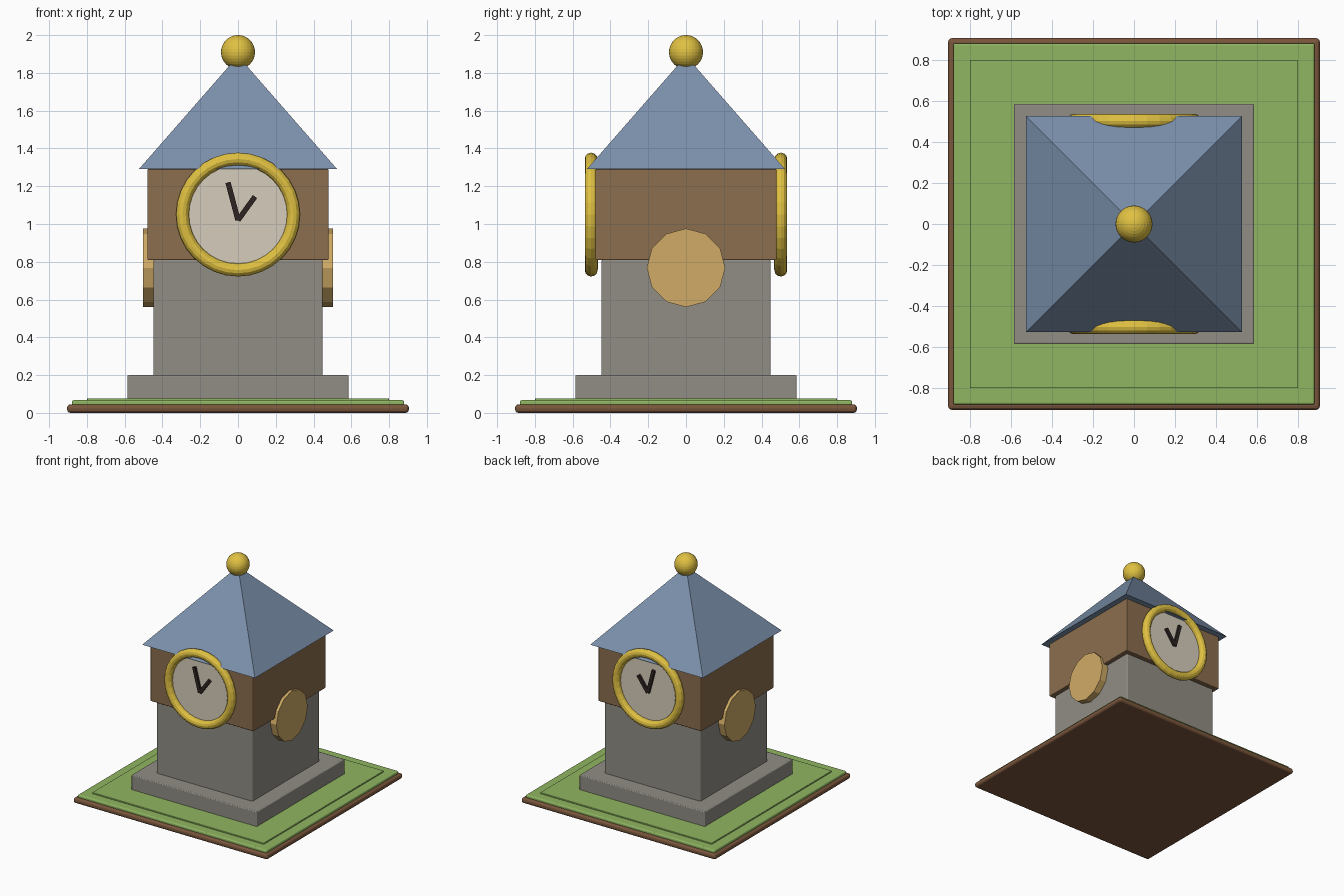
import bpy
from math import pi, atan2, hypot
from mathutils import Matrix

cube = bpy.data.objects.get("Cube")
if cube:
    bpy.data.objects.remove(cube, do_unlink=True)


def material(name, rgb):
    """Make a flat material from an 8-bit sRGB colour."""
    lin = [((c / 255 + 0.055) / 1.055) ** 2.4 for c in rgb] + [1.0]
    m = bpy.data.materials.new(name)
    m.use_nodes = True
    m.diffuse_color = lin
    bsdf = m.node_tree.nodes["Principled BSDF"]
    bsdf.inputs["Base Color"].default_value = lin
    bsdf.inputs["Roughness"].default_value = 0.8
    return m


soil = material("soil brown", (122, 86, 60))
grass = material("grass green", (144, 182, 97))
stone = material("stone grey", (145, 141, 133))
wood = material("wood brown", (140, 110, 78))
slate = material("slate blue", (124, 145, 172))
gold = material("gold", (224, 193, 66))
cream = material("dial cream", (214, 205, 188))
tan = material("tan wood", (208, 171, 102))
black = material("hand black", (46, 37, 35))


def finish(name, mat):
    ob = bpy.context.object
    ob.name = name
    ob.data.materials.append(mat)
    return ob


def slab(name, mat, half, z0, z1, bevel):
    """Square block centred on the vertical axis."""
    bpy.ops.mesh.primitive_cube_add(size=1, location=(0, 0, (z0 + z1) / 2))
    ob = finish(name, mat)
    ob.data.transform(Matrix.Diagonal((2 * half, 2 * half, z1 - z0, 1)))
    mod = ob.modifiers.new("edge", "BEVEL")
    mod.width = bevel
    mod.segments = 3
    return ob


# Ground and tower body
slab("ground_base", soil, 0.905, 0.0, 0.045, 0.018)
slab("lawn", grass, 0.88, 0.03, 0.067, 0.01)
slab("lawn_step", grass, 0.80, 0.05, 0.077, 0.004)
slab("plinth", stone, 0.585, 0.06, 0.2, 0.007)
slab("tower_shaft", stone, 0.447, 0.19, 0.81, 0.007)
slab("clock_room", wood, 0.48, 0.81, 1.29, 0.005)

# Pyramid roof
bpy.ops.mesh.primitive_cone_add(vertices=4, radius1=0.525 * 2 ** 0.5, radius2=0,
                                depth=0.6, location=(0, 0, 1.59),
                                rotation=(0, 0, pi / 4))
finish("roof", slate)

# Ball on the roof tip
bpy.ops.mesh.primitive_uv_sphere_add(segments=32, ring_count=16, radius=0.09,
                                     location=(0, 0, 1.91))
finish("roof_ball", gold)


def hand(name, y, tip_x, tip_z):
    """Clock hand from the dial centre to its tip."""
    x0, z0 = 0.0, 1.02
    dx, dz = tip_x - x0, tip_z - z0
    bpy.ops.mesh.primitive_cube_add(size=1, location=(x0 + dx / 2, y, z0 + dz / 2),
                                    rotation=(0, atan2(dx, dz), 0))
    ob = finish(name, black)
    ob.data.transform(Matrix.Diagonal((0.028, 0.02, hypot(dx, dz), 1)))


# Clocks on front and back
for side, s in (("front", -1), ("back", 1)):
    bpy.ops.mesh.primitive_cylinder_add(vertices=32, radius=0.29, depth=0.03,
                                        location=(0, s * 0.482, 1.05),
                                        rotation=(pi / 2, 0, 0))
    finish(side + "_dial", cream)
    bpy.ops.mesh.primitive_torus_add(major_radius=0.294, minor_radius=0.034,
                                     major_segments=32, minor_segments=12,
                                     location=(0, s * 0.502, 1.05),
                                     rotation=(pi / 2, 0, 0))
    finish(side + "_dial_ring", gold)
    hand(side + "_long_hand", s * 0.505, -0.053, 1.22)
    hand(side + "_short_hand", s * 0.505, 0.09, 1.145)

# Round plaques on both sides
for side, s in (("left", 1), ("right", -1)):
    bpy.ops.mesh.primitive_cylinder_add(vertices=12, radius=0.208, depth=0.07,
                                        location=(s * 0.469, 0, 0.768),
                                        rotation=(0, pi / 2, 0))
    finish(side + "_plaque", tan)
